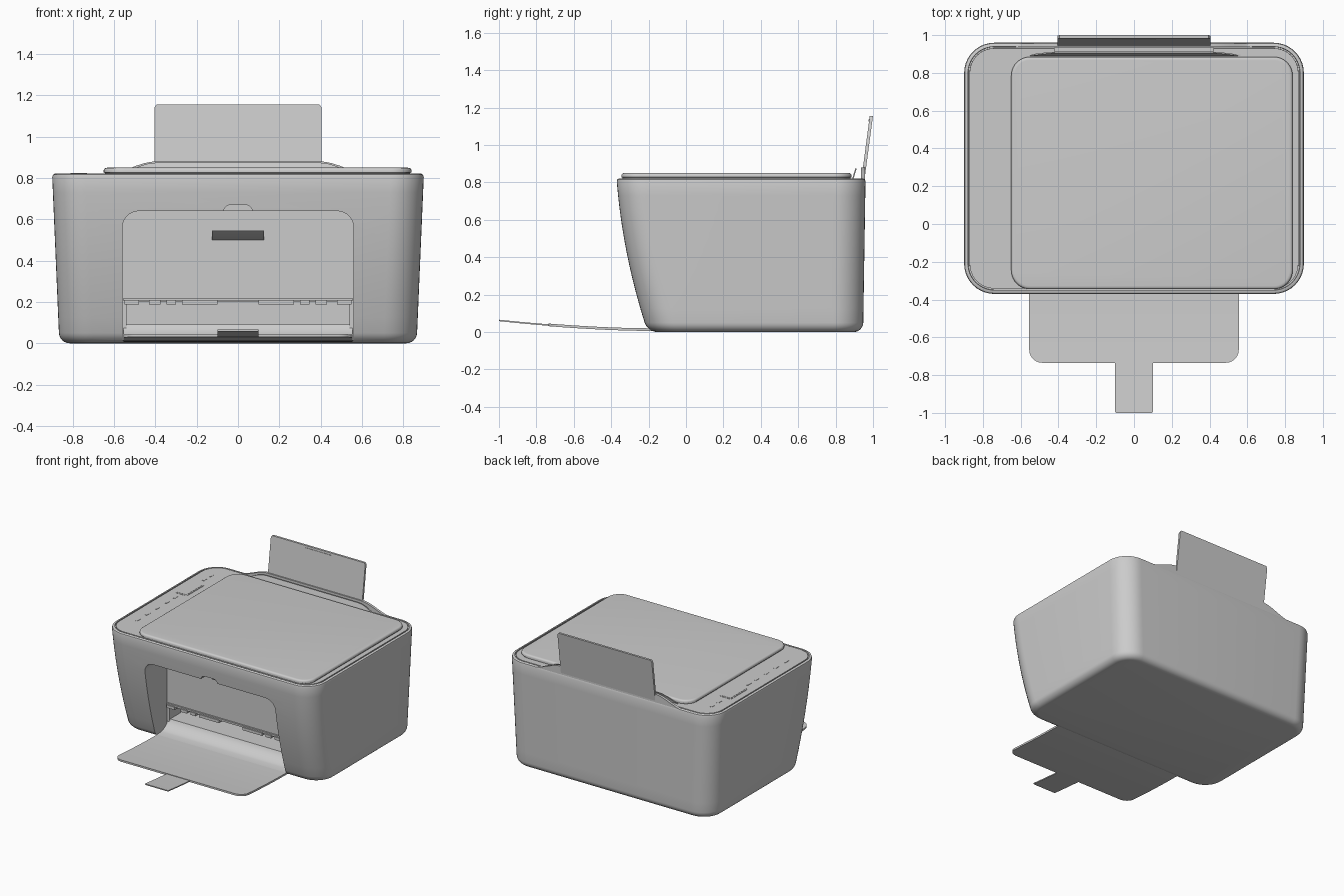
import bpy, bmesh, math
from mathutils import Vector

if "Cube" in bpy.data.objects:
    bpy.data.objects.remove(bpy.data.objects["Cube"])

ROOT = bpy.context.scene.collection


def make(name, verts, faces, angle=35):
    me = bpy.data.meshes.new(name)
    bm = bmesh.new()
    vs = [bm.verts.new(v) for v in verts]
    for f in faces:
        bm.faces.new([vs[i] for i in f])
    bmesh.ops.recalc_face_normals(bm, faces=bm.faces)
    bm.to_mesh(me)
    bm.free()
    ob = bpy.data.objects.new(name, me)
    ROOT.objects.link(ob)
    smooth(ob, angle)
    return ob


def smooth(ob, angle=35):
    bpy.ops.object.select_all(action='DESELECT')
    ob.select_set(True)
    bpy.context.view_layer.objects.active = ob
    bpy.ops.object.shade_smooth_by_angle(angle=math.radians(angle))


def ring(x0, x1, y0, y1, r, z, n=10):
    pts = []
    for cx, cy, a0 in ((x1 - r, y1 - r, 0), (x0 + r, y1 - r, 90),
                       (x0 + r, y0 + r, 180), (x1 - r, y0 + r, 270)):
        for i in range(n + 1):
            a = math.radians(a0 + 90 * i / n)
            pts.append((cx + r * math.cos(a), cy + r * math.sin(a), z))
    return pts


def loft(name, rings):
    n = len(rings[0])
    faces = [[k * n + i, k * n + (i + 1) % n, (k + 1) * n + (i + 1) % n, (k + 1) * n + i]
             for k in range(len(rings) - 1) for i in range(n)]
    faces += [list(range(n)), list(range((len(rings) - 1) * n, len(rings) * n))]
    return make(name, [p for r in rings for p in r], faces)


def prism(name, pts, axis, a, b, lean=0.0):
    """Extrude a 2D outline along x (outline is y,z) or y (outline is x,z, may lean back)."""
    n = len(pts)
    if axis == 'x':
        v = [(t, p, q) for t in (a, b) for p, q in pts]
    else:
        v = [(p, t + lean * (q - 0.82), q) for t in (a, b) for p, q in pts]
    f = [[i, (i + 1) % n, n + (i + 1) % n, n + i] for i in range(n)]
    return make(name, v, f + [list(range(n)), list(range(n, 2 * n))])


def box(name, x0, x1, y0, y1, z0, z1):
    return prism(name, [(x0, z0), (x1, z0), (x1, z1), (x0, z1)], 'y', y0, y1)


def cut(ob, cutter):
    cutter.hide_render = True
    m = ob.modifiers.new('cut', 'BOOLEAN')
    m.operation, m.solver, m.object = 'DIFFERENCE', 'EXACT', cutter
    bpy.context.view_layer.objects.active = ob
    bpy.ops.object.modifier_apply(modifier=m.name)
    bpy.data.objects.remove(cutter)


def arch(hw, z0, z1, r, n=8):
    pts = [(-hw, z0), (hw, z0)]
    for cx, a0 in ((hw - r, 0), (r - hw, 90)):
        for i in range(n + 1):
            a = math.radians(a0 + 90 * i / n)
            pts.append((cx + r * math.cos(a), z1 - r + r * math.sin(a)))
    return pts


# body shell: tapered sides, curved front, rounded base, grooved top rim
def body_ring(z, inset=0.0):
    w = 0.865 + 0.035 * z / 0.82
    front = -0.205 - 0.33 * z + 0.155 * z * z
    back = 0.947 + 0.013 * z / 0.82
    return ring(-w + inset, w - inset, front + inset, back - inset, 0.16 - inset, z)


rings = []
R = 0.05
for i in range(7):
    a = math.radians(90 * i / 6)
    rings.append(body_ring(R - R * math.cos(a), R - R * math.sin(a)))
rings += [body_ring(0.05 + 0.755 * i / 10) for i in range(1, 11)]
rings += [body_ring(0.816, 0.004), body_ring(0.821, 0.013), body_ring(0.821, 0.021),
          body_ring(0.808, 0.022), body_ring(0.808, 0.029), body_ring(0.821, 0.030)]
body = loft('printer_body', rings)

# front opening, finger notch, paper exit and rear feed slot
PANEL = -0.07
cut(body, prism('opening_cutter', arch(0.56, 0.015, 0.64, 0.08), 'y', -0.6, PANEL))
cut(body, prism('notch_cutter', arch(0.07, 0.60, 0.67, 0.035), 'y', -0.6, -0.30))
cut(body, box('exit_cutter', -0.54, 0.54, -0.1, 0.3, 0.06, 0.20))
cut(body, box('feed_cutter', -0.42, 0.42, 0.908, 0.934, 0.6, 0.95))
smooth(body)

# scanner lid
lx0, lx1, ly0, ly1 = -0.65, 0.84, -0.345, 0.885
loft('scanner_lid', [ring(lx0 + d, lx1 - d, ly0 + d, ly1 - d, 0.10 - d, z) for d, z in
                     ((0.008, 0.815), (0.006, 0.825), (0.0, 0.828), (0.0, 0.838),
                      (0.003, 0.845), (0.009, 0.849), (0.018, 0.850))])

# control panel display and buttons
loft('display_frame', [ring(-0.82, -0.72, 0.40, 0.62, 0.015, z, 4) for z in (0.815, 0.823)])
loft('display_glass', [ring(-0.81, -0.73, 0.41, 0.61, 0.01, z, 4) for z in (0.815, 0.8245)])
for i, y in enumerate((-0.12, 0.0, 0.12, 0.24, 0.34, 0.70, 0.78)):
    loft(f'button_{i + 1}', [ring(-0.785, -0.765, y - 0.025, y + 0.025, 0.008, z, 4)
                             for z in (0.815, 0.823)])


# raised rear wall and feed guard share one swelling outline
def swell(hw, flat, top):
    pts = [(-hw, 0.79), (hw, 0.79)]
    for i in range(33):
        x = hw - 2 * hw * i / 32
        t = min(1, max(0, (hw - abs(x)) / (hw - flat)))
        pts.append((x, 0.81 + (top - 0.81) * t * t * (3 - 2 * t)))
    return pts


prism('rear_wall', swell(0.66, 0.40, 0.88), 'y', 0.936, 0.956)
prism('feed_guard', swell(0.62, 0.40, 0.875), 'y', 0.889, 0.896, 0.3)

# paper support leaning back
prism('paper_support', [(-0.405, 0.80), (0.405, 0.80), (0.405, 1.14), (0.395, 1.155),
                        (-0.395, 1.155), (-0.405, 1.14)], 'y', 0.938, 0.955, 0.133)
prism('support_grip', [(-0.11, 1.125), (0.11, 1.125), (0.11, 1.14), (-0.11, 1.14)],
      'y', 0.935, 0.945, 0.133)

# handle wedge on the inner panel
prism('panel_handle', [(PANEL + 0.01, 0.50), (PANEL, 0.50), (PANEL - 0.07, 0.54),
                       (PANEL - 0.07, 0.545), (PANEL + 0.01, 0.545)], 'x', -0.125, 0.125)

# paper exit rail with mirrored teeth
box('exit_rail', -0.555, 0.555, PANEL - 0.012, PANEL + 0.01, 0.205, 0.22)
for side in (-1, 1):
    for i, (a, b) in enumerate(((0.10, 0.27), (0.30, 0.345), (0.375, 0.43), (0.48, 0.55))):
        x0, x1 = sorted((side * a, side * b))
        box(f'exit_tooth_{"left" if side < 0 else "right"}_{i + 1}', x0, x1,
            PANEL - 0.02, PANEL + 0.02, 0.188, 0.21)

# curved ramp from tray up to the paper exit
ramp = [(-0.02, 0.012), (-0.20, 0.012), (-0.20, 0.02)]
for i in range(1, 9):
    a = math.radians(90 * i / 8)
    ramp.append((-0.16 + 0.10 * math.sin(a) * (0.6 + 0.4 * i / 8), 0.022 + 0.07 * (1 - math.cos(a))))
ramp += [(-0.02, 0.092)]
prism('exit_ramp', ramp, 'x', -0.555, 0.555)
box('exit_floor', -0.54, 0.54, -0.03, 0.3, 0.055, 0.092)


# output tray and pull-out stop, gently curving upwards
def sheet(name, y0, y1, hw, r, thick, lift=0.0):
    ys = [y0 + (y1 + r - y0) * i / 12 for i in range(13)]
    ys += [y1 + r - r * math.sin(math.radians(15 * i)) for i in range(1, 7)]
    v, f = [], []
    for y in ys:
        d = max(0, y1 + r - y)
        w = hw - r + math.sqrt(max(0, r * r - d * d))
        z = 0.006 + lift + 0.05 * max(0, (-0.2 - y) / 0.8) ** 1.7
        v += [(-w, y, z), (w, y, z), (w, y, z + thick), (-w, y, z + thick)]
    for k in range(len(ys) - 1):
        f += [[4 * k + i, 4 * k + (i + 1) % 4, 4 * k + 4 + (i + 1) % 4, 4 * k + 4 + i]
              for i in range(4)]
    e = 4 * (len(ys) - 1)
    make(name, v, f + [[0, 1, 2, 3], [e, e + 1, e + 2, e + 3]])


sheet('output_tray', -0.10, -0.735, 0.555, 0.07, 0.014)
sheet('tray_stop', -0.65, -1.0, 0.10, 0.008, 0.008, 0.002)
